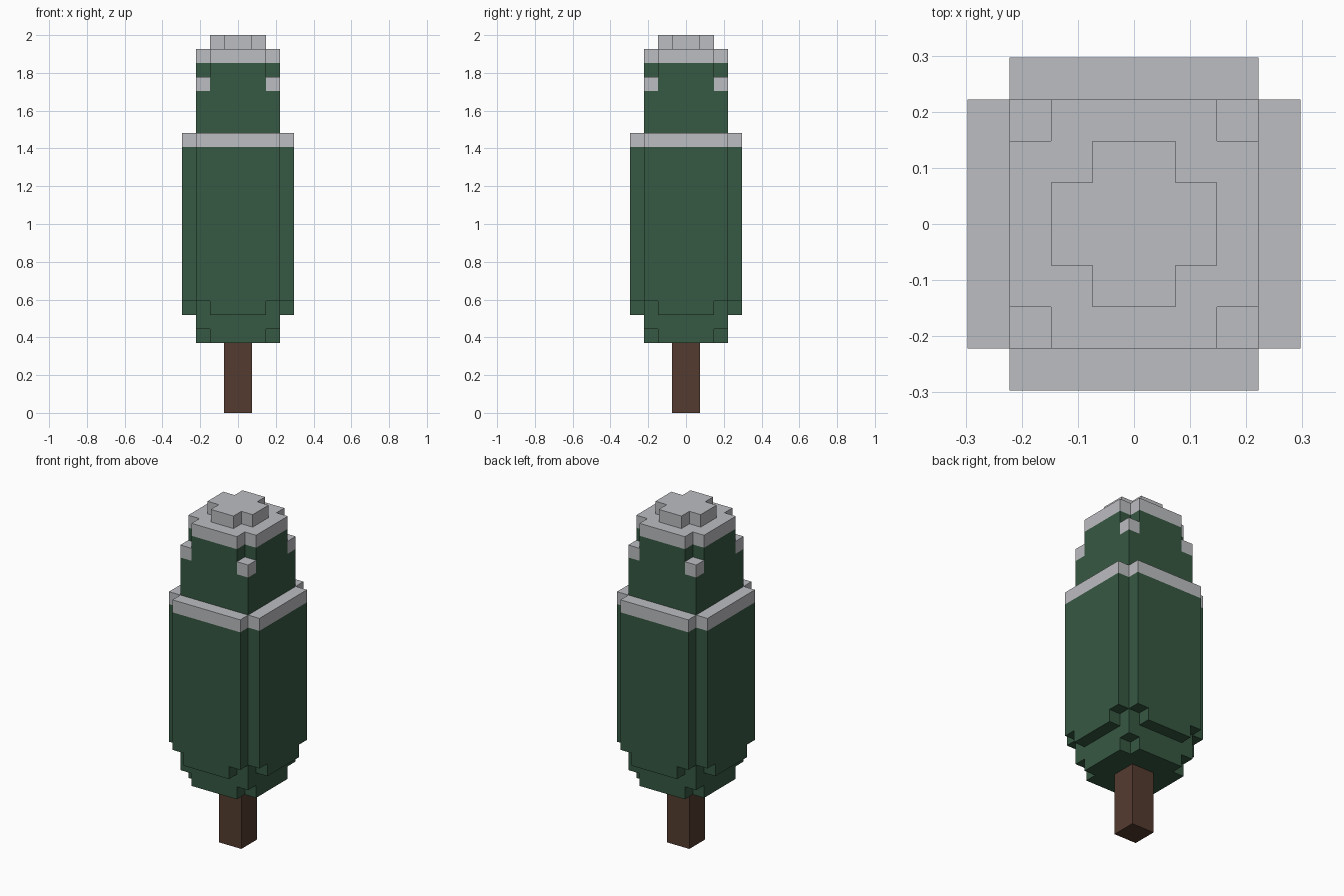
import bpy, bmesh
from mathutils import Vector

if "Cube" in bpy.data.objects:
    bpy.data.objects.remove(bpy.data.objects["Cube"], do_unlink=True)

U = 2 / 27  # edge of one block


def material(name, srgb):
    lin = [((c / 255 + 0.055) / 1.055) ** 2.4 for c in srgb] + [1.0]
    m = bpy.data.materials.new(name)
    m.use_nodes = True
    m.diffuse_color = lin
    m.node_tree.nodes["Principled BSDF"].inputs["Base Color"].default_value = lin
    return m


def layer(half, notch, z0, z1):
    """Square slab of blocks with a diagonal step of `notch` blocks cut from each corner."""
    cells = set()
    for x in range(-half, half):
        for y in range(-half, half):
            dx = half - 1 - max(x, -x - 1)
            dy = half - 1 - max(y, -y - 1)
            if dx + dy >= notch:
                cells |= {(x, y, z) for z in range(z0, z1)}
    return cells


# Wooden trunk
trunk = layer(1, 0, 0, 5)

# Tapered foliage: lower steps, wide body, narrow crown
foliage = (layer(3, 1, 5, 6) | layer(3, 0, 6, 7) | layer(4, 2, 7, 8)
           | layer(4, 1, 8, 19) | layer(3, 0, 19, 23) | layer(3, 1, 23, 25))

# Snow: rim of the body, loose corner blocks, cap and tip
snow = ((layer(4, 1, 19, 20) - foliage)
        | (layer(3, 0, 23, 24) - foliage)
        | layer(3, 1, 25, 26) | layer(2, 1, 26, 27))

solid = trunk | foliage | snow


def build(name, cells, mat):
    """Skin the exposed block sides and merge them into large flat faces."""
    bm = bmesh.new()
    for cell in sorted(cells):
        centre = Vector(cell) + Vector((0.5, 0.5, 0.5))
        for axis in range(3):
            for sign in (-1, 1):
                n = Vector((0, 0, 0))
                n[axis] = sign
                if tuple(int(c) for c in Vector(cell) + n) in solid:
                    continue
                a = Vector((0, 0, 0))
                a[(axis + 1) % 3] = 1
                b = n.cross(a)
                corners = (a + b, b - a, -a - b, a - b)
                bm.faces.new([bm.verts.new((centre + (n + c) / 2) * U) for c in corners])
    bmesh.ops.remove_doubles(bm, verts=bm.verts[:], dist=U / 100)
    bmesh.ops.dissolve_limit(bm, angle_limit=0.01, verts=bm.verts[:], edges=bm.edges[:])
    mesh = bpy.data.meshes.new(name)
    bm.to_mesh(mesh)
    bm.free()
    mesh.materials.append(mat)
    bpy.context.collection.objects.link(bpy.data.objects.new(name, mesh))


build("trunk", trunk, material("bark brown", (84, 59, 47)))
build("foliage", foliage, material("dark pine green", (54, 88, 66)))
build("snow", snow, material("snow grey", (188, 189, 193)))
